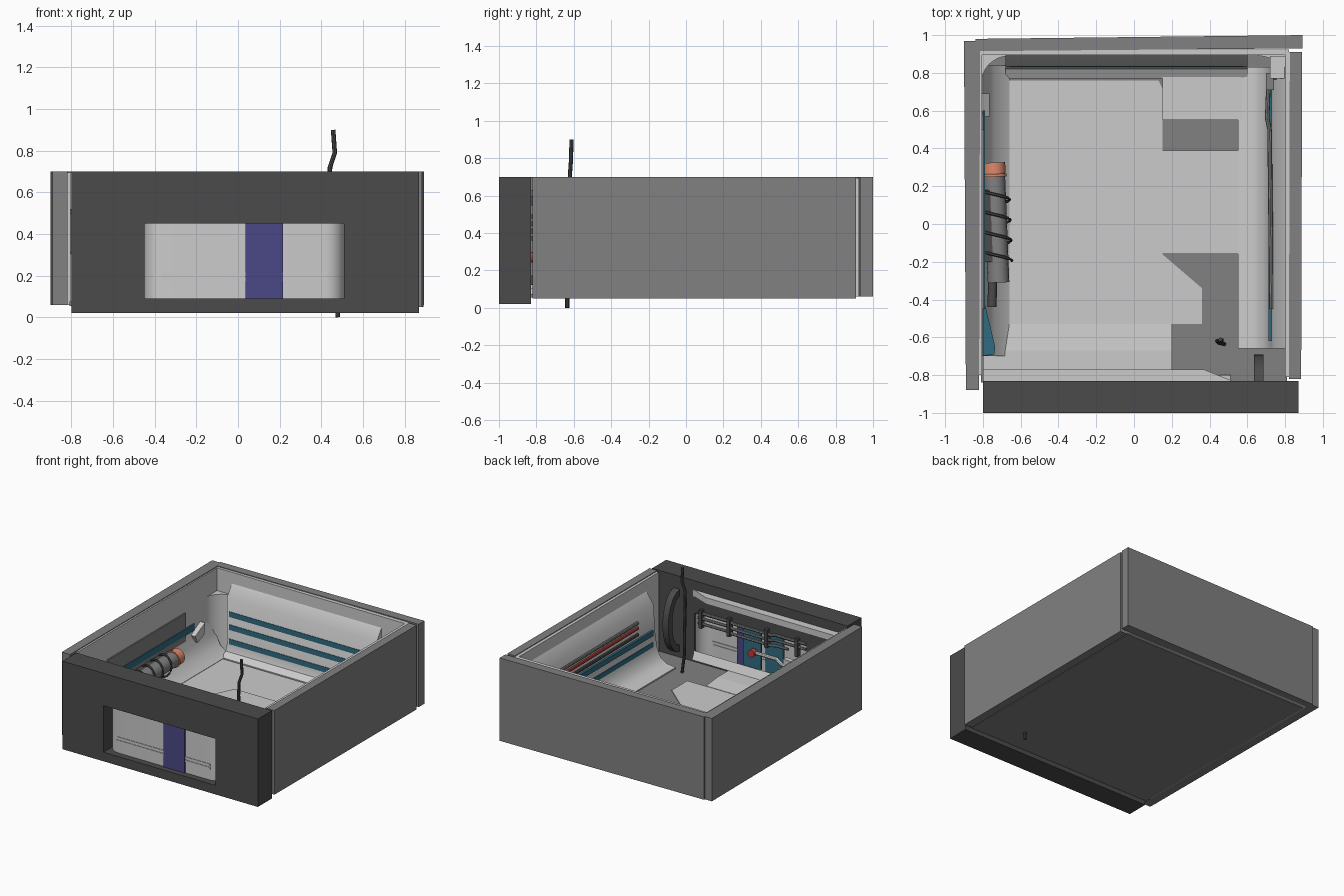
import bpy, bmesh, math
from mathutils import Vector

if "Cube" in bpy.data.objects:
    bpy.data.objects.remove(bpy.data.objects["Cube"])

def mat(name, c):
    m = bpy.data.materials.new(name)
    m.diffuse_color = (*c, 1)
    m.use_nodes = True
    m.node_tree.nodes["Principled BSDF"].inputs["Base Color"].default_value = m.diffuse_color
    return m

DARK = mat("dark_grey", (.07, .07, .07))
MID = mat("mid_grey", (.22, .22, .22))
BLUE = mat("blue_panel", (.07, .065, .24))
TEAL = mat("teal", (.03, .15, .22))
CORAL = mat("coral", (.75, .25, .15))
RED = mat("red", (.5, .05, .04))

def finish(name, bm, m=None, smooth=False):
    bmesh.ops.recalc_face_normals(bm, faces=bm.faces)
    me = bpy.data.meshes.new(name)
    bm.to_mesh(me)
    bm.free()
    ob = bpy.data.objects.new(name, me)
    bpy.context.collection.objects.link(ob)
    if m:
        me.materials.append(m)
    if smooth:
        bpy.context.view_layer.objects.active = ob
        bpy.ops.object.select_all(action='DESELECT')
        ob.select_set(True)
        bpy.ops.object.shade_smooth_by_angle(angle=math.radians(40))
    return ob

def prism(name, pts, a, b, axis='z', m=None, smooth=False):
    """Extrude a 2D outline from a to b along an axis."""
    put = {'x': lambda p, t: (t, p[0], p[1]),
           'y': lambda p, t: (p[0], t, p[1]),
           'z': lambda p, t: (p[0], p[1], t)}[axis]
    bm = bmesh.new()
    lo = [bm.verts.new(put(p, a)) for p in pts]
    hi = [bm.verts.new(put(p, b)) for p in pts]
    bm.faces.new(lo)
    bm.faces.new(hi)
    for i in range(len(pts)):
        j = (i + 1) % len(pts)
        bm.faces.new((lo[i], lo[j], hi[j], hi[i]))
    return finish(name, bm, m, smooth)

def box(name, x0, x1, y0, y1, z0, z1, m=None):
    return prism(name, [(x0, y0), (x1, y0), (x1, y1), (x0, y1)], z0, z1, 'z', m)

def tube(name, pts, r, m=None, sides=8):
    """Capped tube swept along a path."""
    pts = [Vector(p) for p in pts]
    bm = bmesh.new()
    rings = []
    for i, p in enumerate(pts):
        d = (pts[min(i + 1, len(pts) - 1)] - pts[max(i - 1, 0)]).normalized()
        u = d.cross(Vector((0, 0, 1)) if abs(d.z) < .9 else Vector((0, 1, 0))).normalized()
        v = d.cross(u)
        rings.append([bm.verts.new(p + r * (u * math.cos(t) + v * math.sin(t)))
                      for t in (2 * math.pi * k / sides for k in range(sides))])
    for A, B in zip(rings, rings[1:]):
        for k in range(sides):
            n = (k + 1) % sides
            bm.faces.new((A[k], A[n], B[n], B[k]))
    bm.faces.new(rings[0])
    bm.faces.new(rings[-1])
    return finish(name, bm, m, True)

# Front wall with window opening
front = box("front_wall", -.8, .87, -1, -.83, .02, .70, DARK)
cut = box("window_cutter", -.45, .51, -1.1, -.7, .09, .45)
cut.hide_render = True
cut.hide_viewport = True
mod = front.modifiers.new("window", 'BOOLEAN')
mod.object, mod.operation, mod.solver = cut, 'DIFFERENCE', 'EXACT'

# Other outer walls, each slightly out of square
prism("left_wall", [(-.89, -.88), (-.82, -.88), (-.815, .97), (-.9, .97)], .06, .70, 'z', MID)
prism("right_wall", [(.82, -.82), (.885, -.82), (.89, .91), (.825, .91)], .05, .70, 'z', MID)
prism("back_wall", [(-.84, .915), (.893, .93), (.893, 1), (-.84, .98)], .06, .70, 'z', MID)

# Lighter inner rims of the walls
box("left_rim", -.83, -.805, -.80, .90, .06, .695)
box("right_rim", .80, .825, -.81, .91, .06, .695)
box("back_rim", -.83, .82, .895, .925, .06, .695)

# Floor pan and its low raised plates
box("floor", -.81, .81, -.84, .90, .055, .075, MID)
prism("floor_plate_main", [(-.81, -.53), (-.81, .76), (.13, .76), (.15, .72), (.15, -.16),
                           (.36, -.34), (.36, -.53)], .07, .082)
prism("floor_plate_octagon", [(-.44, .1), (-.30, .39), (.55, .39), (.55, -.16), (-.30, -.16),
                              (-.44, 0)], .075, .088)
prism("front_floor_ramp", [(-.53, .07), (-.53, .085), (-.67, .10), (-.83, .10), (-.83, .07)],
      -.8, .2, 'x')
box("right_floor_step", .15, .57, .55, .84, .07, .09)

# Coved linings where floor meets walls
cove = [(.81, .62), (.74, .52), (.725, .30), (.71, .20), (.68, .13), (.63, .095), (.55, .085),
        (.55, .07), (.81, .07)]
prism("right_lining", cove, -.66, .83, 'y', None, True)
back = [(.91, .63), (.835, .52), (.835, .16), (.82, .115), (.77, .085), (.77, .07), (.91, .07)]
prism("back_lining", back, -.68, .60, 'x', None, True)
left = [(-.81, .34), (-.78, .22), (-.74, .14), (-.66, .085), (-.66, .07), (-.81, .07)]
prism("left_lining", left, -.70, .84, 'y', None, True)

# Rounded back corner posts
for s, name in ((-1, "left"), (1, "right")):
    arc = [(s * (.66 + .15 * math.sin(t)), .74 + .15 * math.cos(t))
           for t in (i * math.pi / 16 for i in range(9))]
    prism(f"{name}_corner_post", arc + [(s * .815, .90), (s * .66, .90)], .07, .52, 'z', None, True)

# Teal stripes along the back and right linings
for z in (.13, .24, .34):
    box("back_stripe", -.66, .58, .831, .84, z + .04, z + .08, TEAL)
for z in (.18, .27):
    box("right_stripe", .712, .735, -.62, .72, z + .03, z + .07, TEAL)

# Window screen with curled ends, ridges and blue centre
w, y0, r = .03, -.95, .09
L = [(-.45 + r - r * math.cos(t), y0 + r - r * math.sin(t)) for t in (i * math.pi / 12 for i in range(7))]
L = L + [(.06 - x, y) for x, y in reversed(L)]
inner = [(x, y + .012) for x, y in reversed(L)]
prism("window_screen", L + inner, .085, .455, 'z', None, True)
for z in (.175, .20):
    box("screen_ridge", -.37, .43, y0 - .004, y0 + .017, z, z + .015)
box("blue_screen_panel", .035, .215, y0 - .008, y0 + .02, .088, .452, BLUE)

# Inside fittings on the front wall
prism("front_ledge", [(-.8, -.77), (.37, -.77), (.52, -.83), (-.8, -.83)], .58, .63)
prism("front_sill", [(-.83, .10), (-.83, .16), (-.80, .10)], -.45, .51, 'x')
for x0, x1 in ((-.21, -.06), (-.02, .13)):
    box("teal_inner_panel", x0, x1, -.90, -.885, .13, .46, TEAL)
for z, x0 in ((.47, -.45), (.43, -.45), (.39, -.30)):
    tube("front_pipe", [(.47, -.82, z), (.21, -.82, z), (.17, -.82, z - .01),
                        (-.16, -.82, z - .01), (-.2, -.82, z), (x0, -.82, z)], .011, MID)
for x in (-.38, -.12, .2, .44):
    box("pipe_bracket", x - .012, x + .012, -.84, -.80, .36, .50, DARK)
tube("valve_knob", [(.02, -.86, .27), (.02, -.82, .27)], .028, RED, 12)
tube("valve_pipe", [(0, -.85, .27), (-.18, -.85, .27), (-.22, -.85, .24), (-.42, -.85, .24)], .014)
box("valve_box", -.34, -.24, -.88, -.84, .19, .29)

# Pipes and junction box on the right wall
for z, m in ((.46, MID), (.42, RED), (.37, DARK)):
    tube("right_pipe", [(.728, -.45, z), (.718, .50, z), (.705, .56, z), (.712, .74, z)], .012, m)
box("junction_box", .72, .80, .77, .89, .40, .60)
box("junction_arm", .70, .745, .71, .80, .36, .50, MID)
box("junction_light", .735, .775, .765, .785, .50, .54, BLUE)

# Canister with coil on the left wall
A, B = Vector((-.717, -.31, .25)), Vector((-.74, .27, .25))
d = (B - A).normalized()
tube("canister", [A, B], .057, MID, 16)
tube("canister_cap", [B, B + d * .055], .06, CORAL, 16)
tube("canister_lip", [B - d * .02, B - d * .005], .065, CORAL, 16)
tube("canister_nozzle", [(-.752, -.44, .25), (-.748, -.29, .25)], .024, DARK, 10)
coil = []
for i in range(73):
    t = i / 72
    p = A.lerp(B, .2 + .65 * t)
    a = 2 * math.pi * 3.5 * t
    coil.append((p.x + .075 * math.cos(a), p.y, p.z + .075 * math.sin(a)))
tube("canister_coil", coil, .008, DARK, 6)
box("canister_mount", -.81, -.75, -.20, .18, .20, .30, DARK)

# Panels and bracket on the left wall
box("left_panel", -.81, -.795, -.45, .50, .12, .50, MID)
for z in (.17, .33):
    box("left_teal_strip", -.80, -.79, -.45, .60, z, z + .05, TEAL)
prism("left_teal_wedge", [(-.81, -.42), (-.79, -.42), (-.735, -.65), (-.74, -.69), (-.81, -.70)],
      .12, .30, 'z', TEAL)
prism("left_bracket", [(.57, .30), (.69, .36), (.68, .27), (.60, .24)], -.81, -.765, 'x')

# Curved fin in the front right corner
outer = [(-.83 + .14 * math.sin(t), .36 - .24 * math.cos(t)) for t in (i * math.pi / 10 for i in range(11))]
fin_in = [(-.83 + .09 * math.sin(t), .36 - .19 * math.cos(t)) for t in (i * math.pi / 10 for i in range(11))]
prism("corner_fin", outer + fin_in[::-1], .635, .685, 'x', DARK, True)

# Bent rod rising through the floor
tube("bent_rod", [(.48, -.635, 0), (.477, -.635, .08), (.455, -.63, .22), (.452, -.63, .45),
                  (.44, -.62, .62), (.442, -.62, .72), (.465, -.615, .79), (.457, -.612, .90)],
     .011, DARK)
